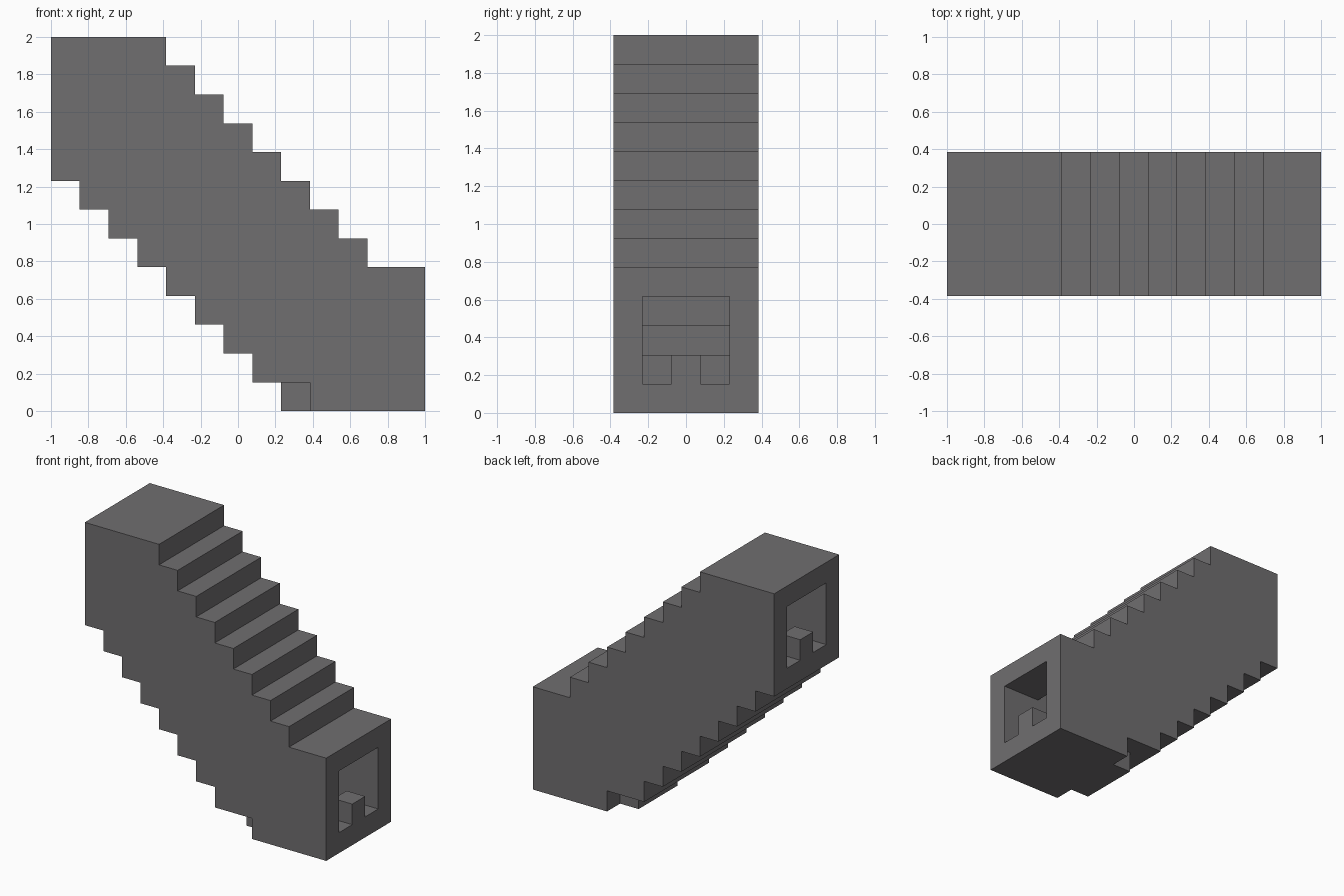
import bpy
import bmesh
from math import radians
from mathutils import Vector

cube = bpy.data.objects.get("Cube")
if cube:
    bpy.data.objects.remove(cube, do_unlink=True)

# Proportions, counted in stone blocks
LENGTH, HEIGHT, WIDTH = 13, 13, 5
BLOCK = 2.0 / LENGTH
PASSAGE = range(1, WIDTH - 1)


def roof_level(col):
    """Height of the roof block: landings at both ends, steps between."""
    return min(12, max(4, 15 - col))


def floor_level(col):
    """Height of the floor block: steps down to the lower landing."""
    return max(0, 8 - col)


stone = set()
for col in range(LENGTH):
    low, high = floor_level(col), roof_level(col)
    # Side walls, starting one block higher beside the foot of the stair
    wall_base = low + 1 if col == 8 else low
    for level in range(wall_base, high + 1):
        stone.add((col, 0, level))
        stone.add((col, WIDTH - 1, level))
    # Stepped floor and roof across the passage
    for row in PASSAGE:
        stone.add((col, row, low))
        stone.add((col, row, high))

# Short post in the middle of each doorway
for col in (0, LENGTH - 1):
    stone.add((col, WIDTH // 2, floor_level(col) + 1))

# Build only the exposed sides of the blocks
bm = bmesh.new()
corners = {}


def corner(point):
    key = tuple(round(v) for v in point)
    if key not in corners:
        x, y, z = key
        place = Vector((x - LENGTH / 2, y - WIDTH / 2, z)) * BLOCK
        corners[key] = bm.verts.new(place)
    return corners[key]


for cell in sorted(stone):
    for axis in range(3):
        for side in (0, 1):
            beside = list(cell)
            beside[axis] += 2 * side - 1
            if tuple(beside) in stone:
                continue
            start = Vector(cell)
            start[axis] += side
            u, v = Vector((0, 0, 0)), Vector((0, 0, 0))
            u[(axis + 1) % 3] = 1
            v[(axis + 2) % 3] = 1
            loop = [start, start + u, start + u + v, start + v]
            if not side:
                loop.reverse()
            bm.faces.new([corner(p) for p in loop])

# Merge flat areas into clean large faces
bmesh.ops.dissolve_limit(bm, angle_limit=radians(1), verts=bm.verts[:],
                         edges=bm.edges[:], use_dissolve_boundaries=False)

mesh = bpy.data.meshes.new("stair_tunnel")
bm.to_mesh(mesh)
bm.free()

# Grey stone
grey = bpy.data.materials.new("grey_stone")
grey.use_nodes = True
colour = (0.162, 0.156, 0.162, 1.0)
grey.diffuse_color = colour
grey.node_tree.nodes["Principled BSDF"].inputs["Base Color"].default_value = colour
mesh.materials.append(grey)

tunnel = bpy.data.objects.new("stair_tunnel", mesh)
bpy.context.collection.objects.link(tunnel)
